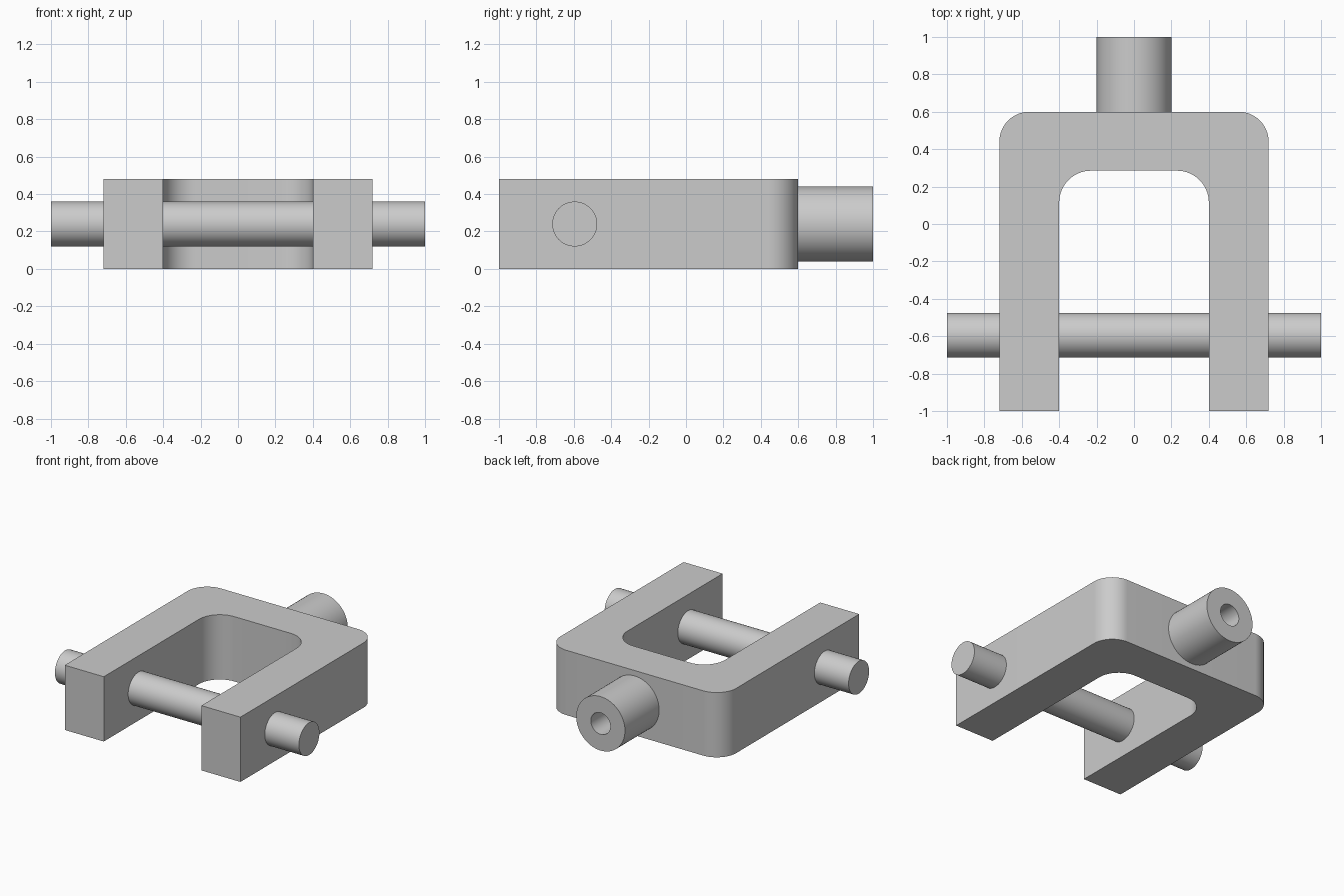
import bpy, bmesh, math
from mathutils import Matrix, Vector

cube = bpy.data.objects.get("Cube")
if cube:
    bpy.data.objects.remove(cube, do_unlink=True)

HEIGHT = 0.48
MID = HEIGHT / 2

steel = bpy.data.materials.new("grey_steel")
steel.use_nodes = True
GREY = (0.6, 0.6, 0.6, 1)
steel.diffuse_color = GREY
steel.node_tree.nodes["Principled BSDF"].inputs["Base Color"].default_value = GREY


def finish(name, bm):
    bmesh.ops.recalc_face_normals(bm, faces=bm.faces[:])
    mesh = bpy.data.meshes.new(name)
    bm.to_mesh(mesh)
    bm.free()
    mesh.materials.append(steel)
    obj = bpy.data.objects.new(name, mesh)
    bpy.context.collection.objects.link(obj)
    bpy.ops.object.select_all(action="DESELECT")
    obj.select_set(True)
    bpy.context.view_layer.objects.active = obj
    bpy.ops.object.shade_smooth_by_angle(angle=math.radians(30))
    return obj


def arc(cx, cy, radius, start, end, steps=16):
    angles = [math.radians(start + (end - start) * i / steps) for i in range(steps + 1)]
    return [(cx + radius * math.cos(a), cy + radius * math.sin(a)) for a in angles]


def half_outline(half_width, back, radius):
    """Right side of a rounded arch, from the arm tip to the back corner."""
    return [(half_width, -1)] + arc(half_width - radius, back - radius, radius, 0, 90)


def arch(*args):
    side = half_outline(*args)
    return side + [(-x, y) for x, y in reversed(side)]


# U-shaped yoke: outer arch joined to the reversed inner arch, then extruded
bm = bmesh.new()
outline = arch(0.72, 0.6, 0.16) + arch(0.4, 0.285, 0.17)[::-1]
base = bm.faces.new([bm.verts.new((x, y, 0)) for x, y in outline])
top = bmesh.ops.extrude_face_region(bm, geom=[base])["geom"]
bmesh.ops.translate(bm, vec=(0, 0, HEIGHT),
                    verts=[v for v in top if isinstance(v, bmesh.types.BMVert)])
finish("yoke", bm)

# Cross pin through both arms
bm = bmesh.new()
bmesh.ops.create_cone(bm, cap_ends=True, segments=64, radius1=0.12, radius2=0.12, depth=2,
                      matrix=Matrix.Translation((0, -0.595, MID)) @ Matrix.Rotation(math.pi / 2, 4, "Y"))
finish("cross_pin", bm)

# Rear shank with a blind bore, spun from its (radius, y) profile
bm = bmesh.new()
profile = [(0, 0.6), (0.08, 0.6), (0.08, 1), (0.2, 1), (0.2, 0.59)]
verts = [bm.verts.new((r, y, MID)) for r, y in profile]
edges = [bm.edges.new(pair) for pair in zip(verts, verts[1:])]
bmesh.ops.spin(bm, geom=verts + edges, cent=Vector((0, 0, MID)), axis=(0, 1, 0),
               angle=2 * math.pi, steps=64)
bmesh.ops.remove_doubles(bm, verts=bm.verts[:], dist=0.0001)
# Close the buried end so the shank is a solid
bmesh.ops.holes_fill(bm, edges=[e for e in bm.edges if e.is_boundary], sides=0)
finish("rear_shank", bm)
